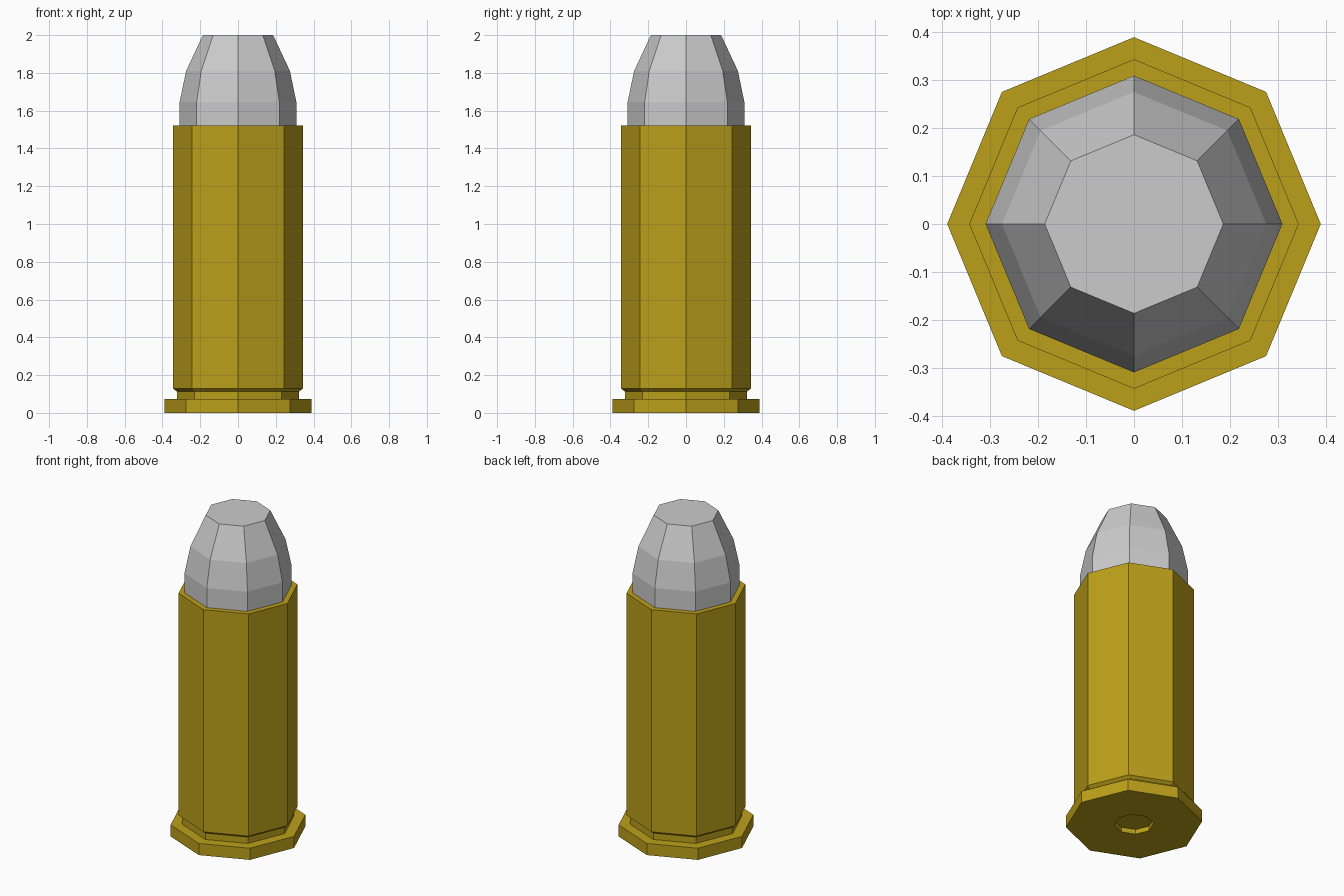
import bpy, bmesh
from math import cos, sin, pi

if "Cube" in bpy.data.objects:
    bpy.data.objects.remove(bpy.data.objects["Cube"])

SIDES = 8


def lathe(name, profile, material=None):
    """Turn a (radius, z) profile into an octagonal body with capped ends."""
    bm = bmesh.new()
    rings = [[bm.verts.new((r * cos(2 * pi * i / SIDES), r * sin(2 * pi * i / SIDES), z))
              for i in range(SIDES)] for r, z in profile]
    for low, high in zip(rings, rings[1:]):
        for i in range(SIDES):
            j = (i + 1) % SIDES
            bm.faces.new((low[i], low[j], high[j], high[i]))
    bm.faces.new(rings[0][::-1])
    bm.faces.new(rings[-1])
    bmesh.ops.recalc_face_normals(bm, faces=bm.faces)
    mesh = bpy.data.meshes.new(name)
    bm.to_mesh(mesh)
    bm.free()
    obj = bpy.data.objects.new(name, mesh)
    bpy.context.collection.objects.link(obj)
    if material:
        mesh.materials.append(material)
    return obj


brass = bpy.data.materials.new("brass")
brass.diffuse_color = (0.5, 0.35, 0.01, 1)
brass.use_nodes = True
brass.node_tree.nodes["Principled BSDF"].inputs["Base Color"].default_value = brass.diffuse_color

# Casing: primer recess, rim, extractor groove, straight wall, mouth
lathe("casing", [(0.112, 0.03), (0.112, 0), (0.389, 0), (0.389, 0.073),
                 (0.324, 0.073), (0.324, 0.113), (0.343, 0.128), (0.343, 1.522)], brass)

# Flat-nosed tip seated in the casing mouth
lathe("tip", [(0.309, 1.5), (0.309, 1.645), (0.275, 1.81), (0.186, 2.0)])
